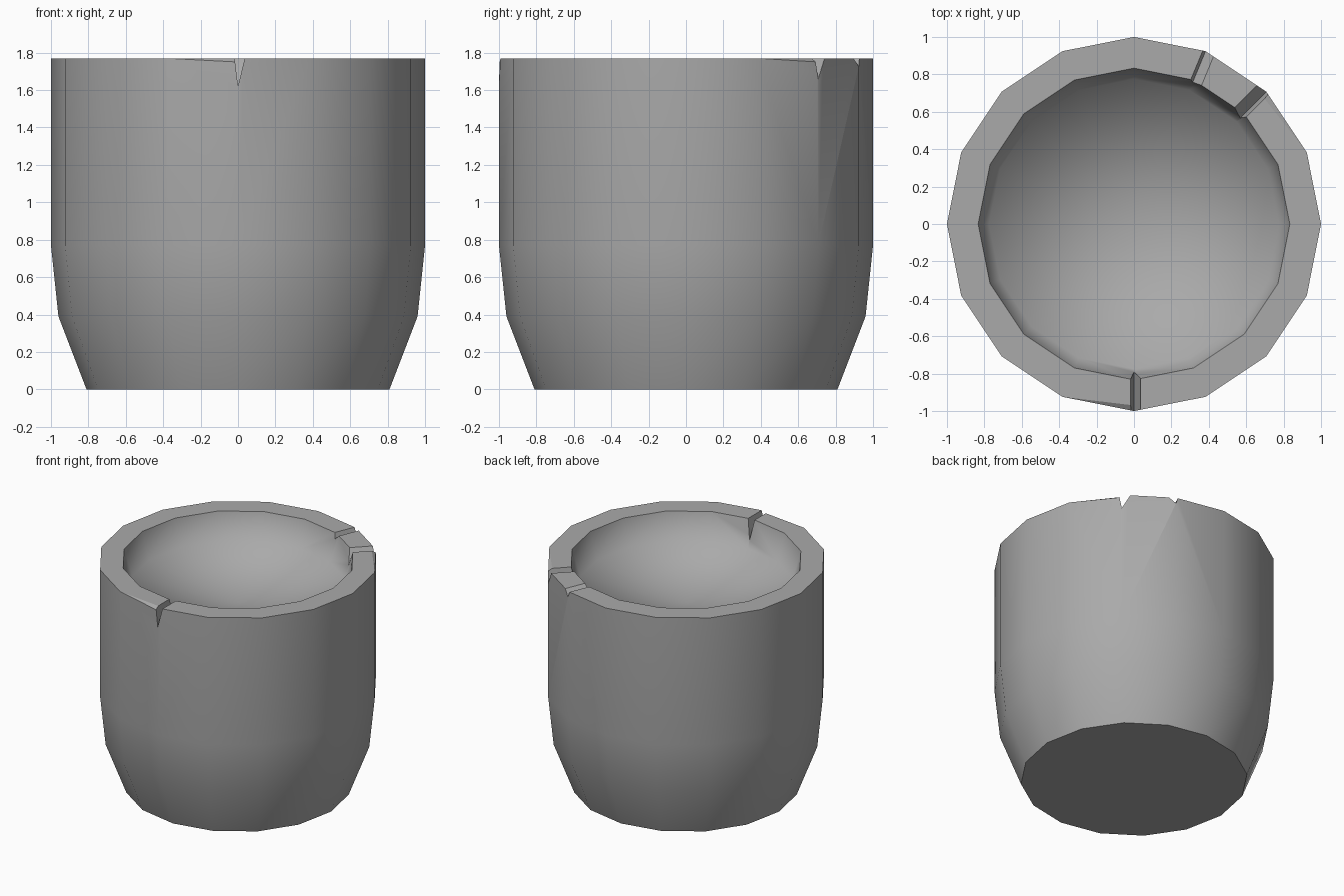
import bpy
import bmesh
from math import cos, sin, pi, radians, hypot
from mathutils import Vector

SIDES = 16
TOP = 1.77
DISH = 1.56

cube = bpy.data.objects.get("Cube")
if cube:
    bpy.data.objects.remove(cube, do_unlink=True)

clay = bpy.data.materials.new("grey_clay")
clay.use_nodes = True
clay.diffuse_color = (0.4, 0.4, 0.4, 1)
clay.node_tree.nodes["Principled BSDF"].inputs["Base Color"].default_value = (0.4, 0.4, 0.4, 1)


def add_object(name, bm):
    bmesh.ops.recalc_face_normals(bm, faces=bm.faces)
    mesh = bpy.data.meshes.new(name)
    bm.to_mesh(mesh)
    bm.free()
    mesh.materials.append(clay)
    obj = bpy.data.objects.new(name, mesh)
    bpy.context.collection.objects.link(obj)
    return obj


def lathe(name, profile, centre_z):
    """Closed turned solid: flat base, pole in the middle of the dish."""
    bm = bmesh.new()
    rings = [[bm.verts.new((r * cos(2 * pi * i / SIDES), r * sin(2 * pi * i / SIDES), z))
              for i in range(SIDES)] for r, z in profile]
    pole = bm.verts.new((0, 0, centre_z))
    bm.faces.new(rings[0])
    for i in range(SIDES):
        j = (i + 1) % SIDES
        for a, b in zip(rings, rings[1:]):
            bm.faces.new((a[i], a[j], b[j], b[i]))
        bm.faces.new((rings[-1][i], rings[-1][j], pole))
    return add_object(name, bm)


def hull_cutter(name, angle, points):
    """Convex cutter from (tangent, radius, height) points at an angle round the rim."""
    a = radians(angle)
    out, along = Vector((cos(a), sin(a), 0)), Vector((-sin(a), cos(a), 0))
    bm = bmesh.new()
    for t, r, z in points:
        bm.verts.new(along * t + out * r + Vector((0, 0, z)))
    bmesh.ops.convex_hull(bm, input=bm.verts)
    obj = add_object(name, bm)
    obj.hide_render = True
    return obj


def notch(name, angle, low, high, depth):
    """V groove across the rim."""
    section = [(0, TOP - depth), (low, TOP), (high, TOP), (low, TOP + 0.1), (high, TOP + 0.1)]
    return hull_cutter(name, angle, [(t, r, z) for r in (0.7, 1.1) for t, z in section])


def worn_edge(name, angle):
    """Thin sliver worn off the outer rim edge, fading out at the next corner."""
    return hull_cutter(name, angle, [(-0.383, 0.924, TOP), (-0.383, 0.95, TOP + 0.05),
                                     (0, 0.97, TOP), (0, 0.97, TOP + 0.05),
                                     (0, 1.0, TOP - 0.02), (0, 1.05, TOP - 0.05),
                                     (0, 1.05, TOP + 0.05)])


# Cup body with a shallow dished top
cup = lathe("cup_body", [(0.81, 0), (0.96, 0.39), (1, 0.77), (1, TOP),
                         (0.833, TOP), (0.775, DISH)], 1.43)

# Chips in the rim
cutters = [notch("front_notch_cutter", -90, -0.018, 0.036, 0.15),
           notch("side_notch_cutter", 45, -0.02, 0.06, 0.11),
           notch("back_notch_cutter", 67.5, -0.05, 0.015, 0.045),
           worn_edge("front_wear_cutter", -90),
           worn_edge("side_wear_cutter", 45)]
for cutter in cutters:
    mod = cup.modifiers.new(cutter.name, 'BOOLEAN')
    mod.operation = 'DIFFERENCE'
    mod.solver = 'EXACT'
    mod.object = cutter

bpy.context.view_layer.update()
result = bpy.data.meshes.new_from_object(cup.evaluated_get(bpy.context.evaluated_depsgraph_get()))
cup.modifiers.clear()
cup.data = result
for cutter in cutters:
    bpy.data.objects.remove(cutter, do_unlink=True)

# Smooth walls and dish, crisp rim, base and chips
bm = bmesh.new()
bm.from_mesh(result)
for face in bm.faces:
    face.smooth = True
    face.material_index = 0
for edge in bm.edges:
    in_dish = all(v.co.z > 1 and hypot(v.co.x, v.co.y) < 0.78 and v.co.z < DISH + 0.02
                  for v in edge.verts)
    edge.smooth = in_dish or edge.calc_face_angle(0) < radians(32)
bm.to_mesh(result)
bm.free()
